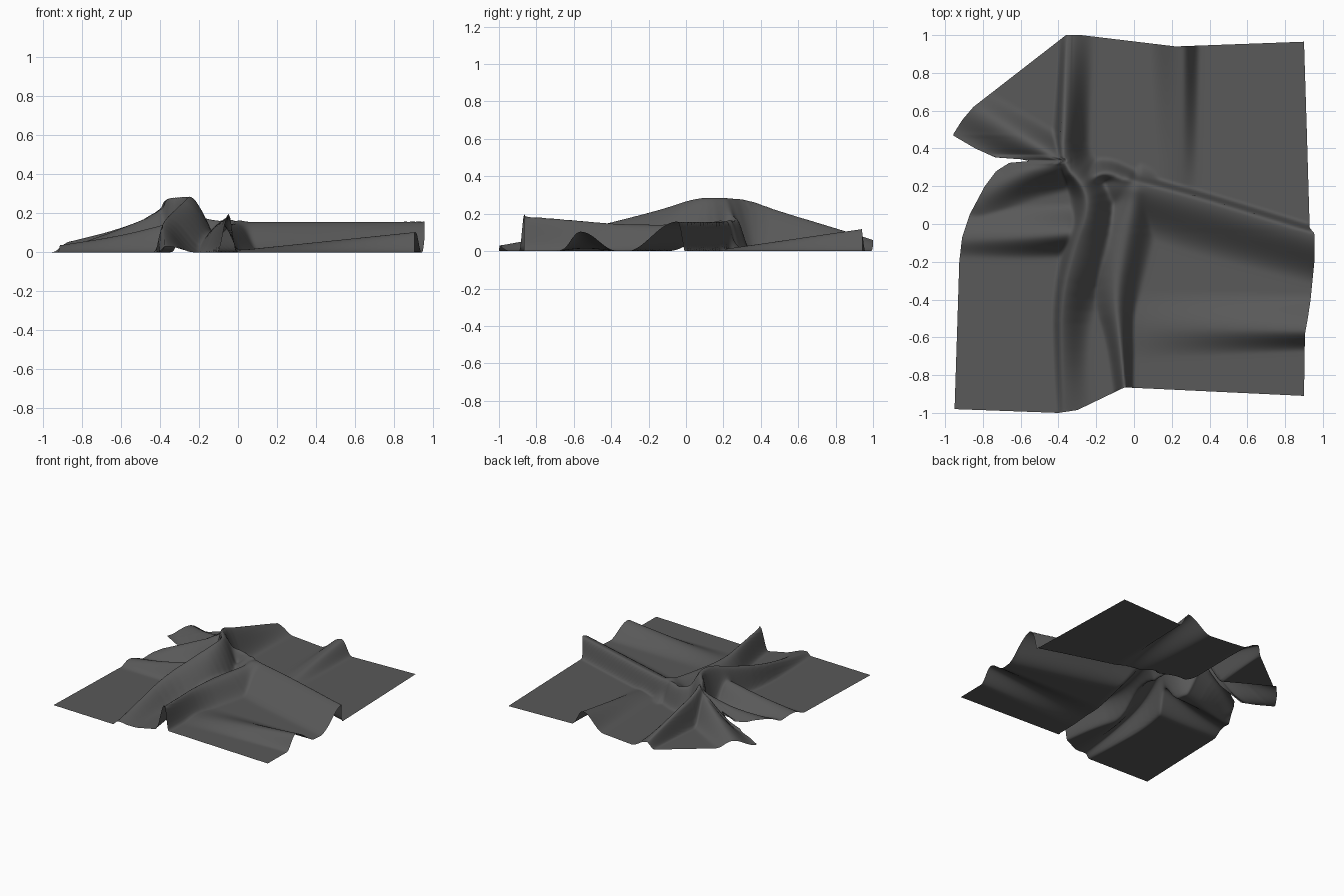
import bpy
import bmesh
import math

cube = bpy.data.objects.get("Cube")
if cube:
    bpy.data.objects.remove(cube)

COLS, ROWS = 200, 210
SPLIT = 0.32          # share of columns left of the main fold
SPINE_X = -0.33


def lookup(points, t):
    """Piecewise linear curve through (input, output) points."""
    if t <= points[0][0]:
        return points[0][1]
    for (a, va), (b, vb) in zip(points, points[1:]):
        if t <= b:
            return va + (vb - va) * (t - a) / (b - a)
    return points[-1][1]


# Outline of the cloth: side edges by depth, front and back edges by width
left_edge = [(-1, -.95), (-.2, -.925), (-.07, -.91), (.05, -.87), (.2, -.79),
             (.28, -.73), (.33, -.65), (.338, -.42), (.346, -.72), (.4, -.84),
             (.47, -.96), (.55, -.91), (.62, -.85), (1, -.36)]
right_edge = [(-1, .9), (-.6, .905), (-.4, .935), (-.2, .955), (-.05, .955),
              (-.02, .93), (1, .9)]
front_edge = [(-.95, -.98), (-.4, -1), (-.3, -.985), (-.05, -.865),
              (.9, -.91)]
back_edge = [(-.36, 1), (-.28, 1), (.22, .94), (.9, .965)]


def round_path(points):
    """Cut the corners of a fold line, keeping both ends."""
    out = [points[0]]
    for a, b in zip(points, points[1:]):
        for f in (.25, .75):
            out.append(tuple(p + (q - p) * f for p, q in zip(a, b)))
    out.append(points[-1])
    return out


folds = []


def add_fold(*path):
    """Fold along (x, y, height, width to its left, width to its right)."""
    folds.append(round_path(round_path(path)) if len(path) > 2 else path)


def fold_height(path, x, y):
    best, found = 9.0, None
    for a, b in zip(path, path[1:]):
        dx, dy = b[0] - a[0], b[1] - a[1]
        px, py = x - a[0], y - a[1]
        f = min(1, max(0, (px * dx + py * dy) / (dx * dx + dy * dy)))
        d = math.hypot(px - f * dx, py - f * dy)
        if d < best:
            best, found = d, (a, b, f, dx * py - dy * px)
    a, b, f, side = found
    k = 3 if side > 0 else 4
    width = a[k] + (b[k] - a[k]) * f
    if best >= width:
        return 0.0
    return (a[2] + (b[2] - a[2]) * f) * (.5 + .5 * math.cos(math.pi * best / width))


# Main fold, front to back
add_fold((-.37, -1, .03, .04, .16), (-.39, -.72, .08, .03, .15),
         (-.395, -.4, .155, .03, .19), (-.32, -.12, .225, .06, .31),
         (-.25, .06, .288, .08, .22), (-.26, .19, .288, .08, .16),
         (-.39, .32, .28, .04, .16), (-.375, .6, .185, .04, .15),
         (-.355, 1, .06, .04, .15))
# Fold towards the right side
add_fold((-.04, .24, .155, .04, .26), (.3, .155, .158, .03, .3),
         (.6, .065, .158, .03, .29), (.97, -.05, .158, .03, .27))
# Pinched fold at the front edge
add_fold((-.045, -.89, .2, .06, .035), (-.075, -.62, .17, .07, .08),
         (-.1, -.38, .145, .13, .13), (-.06, -.12, .14, .24, .16),
         (0, .17, .15, .13, .16))
# Link between the peak and the right fold
add_fold((-.25, .22, .2, .1, .08), (-.16, .28, .175, .08, .08),
         (-.03, .24, .15, .06, .08))
# Soft fold at the back edge
add_fold((.26, .95, .12, .09, .2), (.25, .2, .01, .09, .16))
# Soft fold at the right edge
add_fold((.05, -.54, .015, .2, .18), (.92, -.565, .105, .2, .11))
# Two folds on the left panel
add_fold((-.92, -.08, .035, .15, .1), (-.6, -.07, .085, .18, .12),
         (-.35, -.05, .15, .16, .13))
add_fold((-.82, .14, .04, .15, .14), (-.6, .27, .12, .15, .16),
         (-.41, .32, .2, .12, .16))
# Lifted flap at the back left
add_fold((-.86, .62, .055, .12, .17), (-.6, .46, .12, .13, .18),
         (-.41, .35, .2, .12, .1))


def cloth_height(x, y):
    return sum(fold_height(p, x, y) ** 6 for p in folds) ** (1 / 6)


# Cloth sheet
bm = bmesh.new()
grid = []
for j in range(ROWS + 1):
    t = -1 + 2 * j / ROWS
    lo, hi = lookup(left_edge, t), lookup(right_edge, t)
    row = []
    for i in range(COLS + 1):
        u = i / COLS
        if u < SPLIT:
            x = lo + (SPINE_X - lo) * u / SPLIT
        else:
            x = SPINE_X + (hi - SPINE_X) * (u - SPLIT) / (1 - SPLIT)
        y = t + (lookup(back_edge, x) - 1) * max(0, 2 * t - 1)
        y += (lookup(front_edge, x) + 1) * max(0, -2 * t - 1)
        row.append(bm.verts.new((x, y, cloth_height(x, y))))
    grid.append(row)
for r, s in zip(grid, grid[1:]):
    for i in range(COLS):
        bm.faces.new((r[i], r[i + 1], s[i + 1], s[i]))

# Relax the creases without moving the outline
inner = [v for v in bm.verts if not v.is_boundary]
for _ in range(3):
    bmesh.ops.smooth_vert(bm, verts=inner, factor=.5, use_axis_z=True)

mesh = bpy.data.meshes.new("cloth_sheet")
bm.to_mesh(mesh)
bm.free()
mesh.shade_smooth()
cloth = bpy.data.objects.new("cloth_sheet", mesh)
bpy.context.collection.objects.link(cloth)

# Dark grey fabric
grey = (.1, .1, .1, 1)
fabric = bpy.data.materials.new("dark_grey_fabric")
fabric.use_nodes = True
fabric.diffuse_color = grey
fabric.node_tree.nodes["Principled BSDF"].inputs["Base Color"].default_value = grey
mesh.materials.append(fabric)
